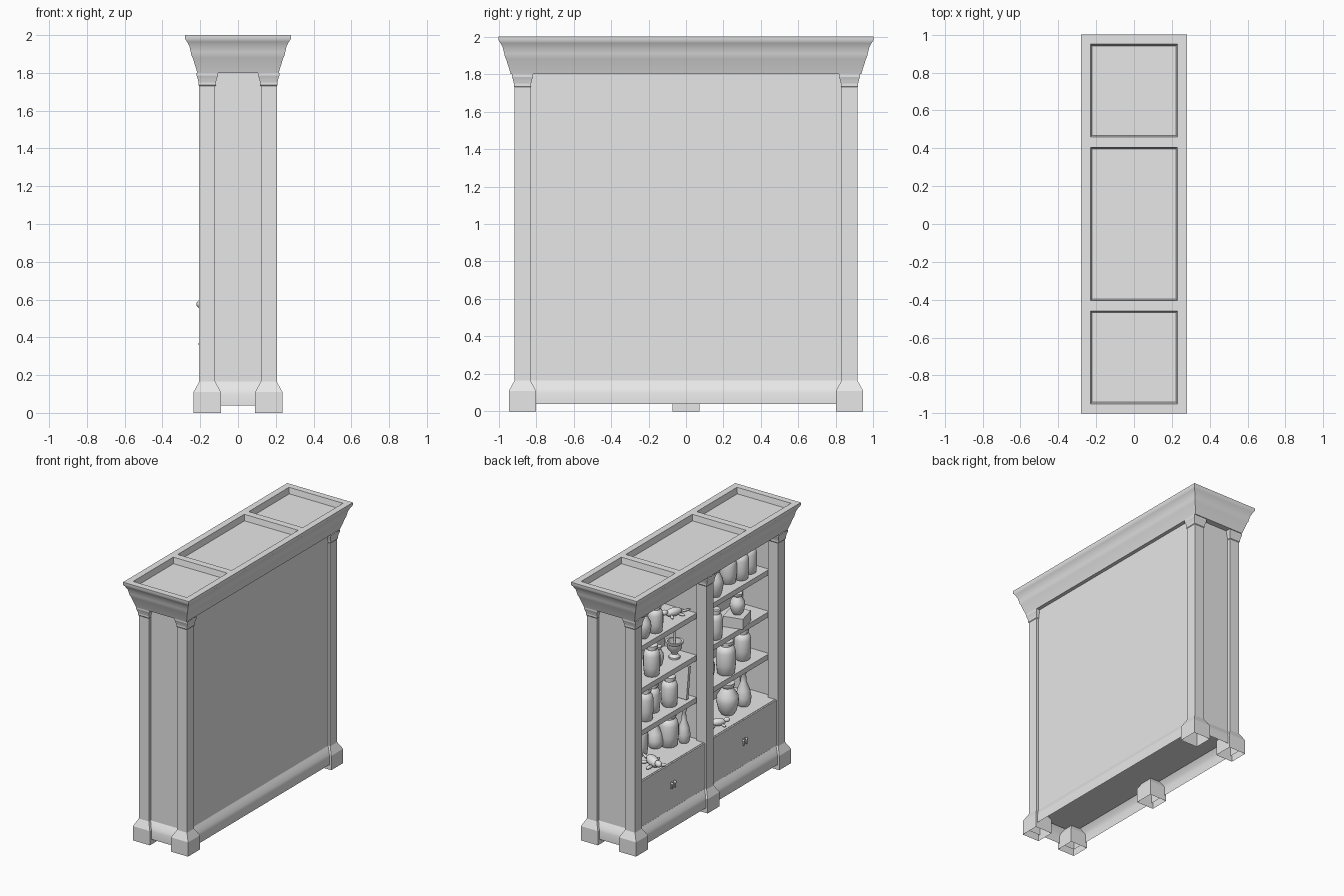
import bpy
import bmesh
import math
from mathutils import Matrix, Vector

cube = bpy.data.objects.get("Cube")
if cube:
    bpy.data.objects.remove(cube, do_unlink=True)

grey = bpy.data.materials.new("plain_grey")
grey.use_nodes = True
grey.diffuse_color = (0.8, 0.8, 0.8, 1)
grey.node_tree.nodes["Principled BSDF"].inputs["Base Color"].default_value = (0.8, 0.8, 0.8, 1)


def finish(bm, name, smooth=False):
    """Turn a bmesh into a named object with the shared material."""
    bmesh.ops.recalc_face_normals(bm, faces=bm.faces)
    mesh = bpy.data.meshes.new(name)
    bm.to_mesh(mesh)
    bm.free()
    mesh.materials.append(grey)
    obj = bpy.data.objects.new(name, mesh)
    bpy.context.collection.objects.link(obj)
    if smooth:
        bpy.ops.object.select_all(action='DESELECT')
        obj.select_set(True)
        bpy.context.view_layer.objects.active = obj
        bpy.ops.object.shade_smooth_by_angle(angle=math.radians(40))
    return obj


def box(name, low, high, turn=None):
    """Box between two corners, optionally rotated about its centre."""
    low, high = Vector(low), Vector(high)
    bm = bmesh.new()
    bmesh.ops.create_cube(bm, size=1)
    matrix = Matrix.Translation((low + high) / 2)
    if turn:
        matrix = matrix @ Matrix.Rotation(turn[0], 4, turn[1])
    bm.transform(matrix @ Matrix.Diagonal((*(high - low), 1)))
    return finish(bm, name)


def skin(bm, rings):
    for a, b in zip(rings, rings[1:]):
        n = len(a)
        for i in range(n):
            bm.faces.new((a[i], a[(i + 1) % n], b[(i + 1) % n], b[i]))


def loft(bm, levels, cx=0, cy=0):
    """Stack of rectangles given as (half x, half y, z)."""
    rings = [[bm.verts.new((cx + sx * hx, cy + sy * hy, z))
              for sx, sy in ((-1, -1), (1, -1), (1, 1), (-1, 1))]
             for hx, hy, z in levels]
    skin(bm, rings)
    return rings


def lathe(name, x, y, z, r, h, profile, segments=20):
    """Turned vessel; the profile holds (radius, height) fractions."""
    bm = bmesh.new()
    rings = []
    for pr, pz in profile:
        rings.append([bm.verts.new((x + r * pr * math.cos(math.tau * i / segments),
                                    y + r * pr * math.sin(math.tau * i / segments),
                                    z + h * pz)) for i in range(segments)])
    skin(bm, rings)
    bm.faces.new(rings[0])
    bm.faces.new(rings[-1])
    return finish(bm, name, True)


def blob(bm, centre, size, turn=0):
    bmesh.ops.create_uvsphere(
        bm, u_segments=14, v_segments=8, radius=1,
        matrix=Matrix.Translation(centre) @ Matrix.Rotation(turn, 4, 'Z')
        @ Matrix.Diagonal((*size, 1)))


# Cornice with three sunken panels on top
bm = bmesh.new()
profile = [(.215, 1.8), (.24, 1.88), (.247, 1.895), (.25, 1.91), (.257, 1.94),
           (.27, 1.965), (.28, 1.98), (.28, 2)]
rings = loft(bm, [(o, o + .72, z) for o, z in profile])
bm.faces.new(rings[0])
xs = (-.28, -.23, .23, .28)
ys = (-1, -.95, -.46, -.405, .405, .46, .95, 1)
grid = [[bm.verts.new((x, y, 2)) for y in ys] for x in xs]
panels = []
for i in range(len(xs) - 1):
    for j in range(len(ys) - 1):
        face = bm.faces.new((grid[i][j], grid[i + 1][j], grid[i + 1][j + 1], grid[i][j + 1]))
        if i == 1 and j % 2 == 1:
            panels.append(face)
bm.normal_update()
bmesh.ops.inset_individual(bm, faces=panels, thickness=.012, depth=-.045)
finish(bm, "cornice", True)

# Posts with capitals and hollow feet
POST_X, POST_Y = .163, .8725
post_levels = [(.0725, 0), (.0725, .11), (.0425, .165), (.0425, 1.73), (.046, 1.735),
               (.046, 1.75), (.051, 1.77), (.056, 1.785), (.056, 1.8)]
for name, px, py in (("corner_post", -POST_X, -POST_Y), ("corner_post", -POST_X, POST_Y),
                     ("corner_post", POST_X, -POST_Y), ("corner_post", POST_X, POST_Y),
                     ("middle_post", -POST_X, 0)):
    bm = bmesh.new()
    loft(bm, [(s, s, z) for s, z in post_levels], px, py)
    finish(bm, name)

# Flared base skirt, open below
bm = bmesh.new()
loft(bm, [(o, o + .705, z) for o, z in
          ((.222, .04), (.222, .1), (.215, .12), (.2, .145), (.187, .165))])
finish(bm, "base_skirt", True)

# Carcass
box("floor_panel", (-.187, -.89, .15), (.187, .89, .165))
box("back_panel", (.17, -.85, .16), (.187, .85, 1.8))
box("divider", (-.15, -.02, .16), (.175, .02, 1.8))
for side in (-1, 1):
    a, b = sorted((side * .865, side * .89))
    box("side_panel", (-.15, a, .16), (.15, b, 1.8))

# Shelves, cupboards, doors and handles for each bay
SHELVES = (.84, 1.165, 1.49)
COUNTER = .52
for side in (-1, 1):
    a, b = sorted((side * .02, side * .867))
    for z in SHELVES:
        box("shelf", (-.105, a, z - .04), (.175, b, z))
    box("cupboard", (-.178, a, .165), (.175, b, COUNTER))
    for inner, outer in ((.042, .433), (.437, .829)):
        a, b = sorted((side * inner, side * outer))
        box("door", (-.19, a, .168), (-.17, b, COUNTER - .003))
    for offset in (-.018, .018):
        y = side * .435 + offset
        box("handle_plate", (-.194, y - .009, .325), (-.188, y + .009, .375))
        bm = bmesh.new()
        blob(bm, (-.2, y, .365), (.01, .008, .01))
        blob(bm, (-.2, y, .345), (.006, .007, .022))
        finish(bm, "door_handle", True)

# Vessel profiles
JAR = [(.8, 0), (.9, .03), (1, .3), (1, .65), (.85, .78), (.62, .83), (.62, .87),
       (.75, .88), (.75, .97), (.6, 1)]
BOTTLE = [(.7, 0), (.95, .08), (1, .25), (.8, .45), (.4, .65), (.32, .85), (.45, .9),
          (.45, .97), (.35, 1)]
POT = [(.55, 0), (.8, .12), (1, .4), (.95, .6), (.6, .78), (.5, .85), (.65, .92), (.65, 1)]
MORTAR = [(.7, 0), (.7, .1), (.4, .25), (.45, .35), (.9, .6), (.95, .85), (1.1, .9),
          (1.1, 1), (.85, 1), (.7, .6)]

# Vessels: shape, x, y, radius, height
left_bay = {
    COUNTER: [(BOTTLE, .06, .29, .06, .25), (JAR, 0, .21, .07, .25), (BOTTLE, -.06, .11, .045, .27),
              (JAR, .08, .45, .06, .24), (POT, .06, .7, .07, .22)],
    SHELVES[0]: [(JAR, -.02, .23, .06, .23), (JAR, .02, .38, .055, .22), (JAR, -.02, .52, .055, .25),
                 (BOTTLE, 0, .68, .055, .25)],
    SHELVES[1]: [(JAR, -.03, .46, .06, .24), (POT, .02, .31, .04, .15), (MORTAR, 0, .14, .058, .13),
                 (JAR, 0, .65, .06, .22)],
    SHELVES[2]: [(JAR, -.04, .43, .055, .21), (POT, -.03, .56, .055, .2), (BOTTLE, .05, .3, .045, .22),
                 (JAR, 0, .72, .055, .22)]}
right_bay = {
    COUNTER: [(POT, -.04, -.45, .08, .24), (BOTTLE, -.05, -.63, .055, .28), (JAR, .06, -.2, .06, .24)],
    SHELVES[0]: [(JAR, -.04, -.43, .07, .26), (JAR, 0, -.69, .06, .24), (POT, 0, -.25, .06, .22)],
    SHELVES[1]: [(JAR, -.05, -.29, .05, .23), (BOTTLE, .03, -.15, .05, .24)],
    SHELVES[2]: [(JAR, .01, -.53, .06, .22), (JAR, -.03, -.63, .055, .23), (JAR, -.02, -.75, .05, .23),
                 (POT, -.05, -.29, .055, .22), (BOTTLE, .02, -.14, .05, .22)]}
names = {id(JAR): "jar", id(BOTTLE): "bottle", id(POT): "pot", id(MORTAR): "mortar"}
for bay in (left_bay, right_bay):
    for z, vessels in bay.items():
        for shape, x, y, r, h in vessels:
            lathe(names[id(shape)], x, y, z, r, h, shape)

# Pestle, leaning book and a pot on a box
lathe("pestle", 0, .14, SHELVES[1] + .08, .014, .16, [(1, 0), (.6, .4), (.6, .8), (1.1, .9), (.6, 1)], 12)
box("leaning_book", (-.08, .07, SHELVES[0] + .005), (.08, .095, SHELVES[0] + .25), (.12, 'X'))
box("small_chest", (-.11, -.65, SHELVES[1]), (.04, -.49, SHELVES[1] + .08), (.25, 'Z'))
lathe("small_pot", -.04, -.57, SHELVES[1] + .08, .055, .16, POT)


def creature(x, y, z, scale, turn):
    """Small lying animal figure with head, tail and four legs."""
    bm = bmesh.new()
    blob(bm, (0, 0, .035), (.075, .035, .035))
    blob(bm, (.085, 0, .05), (.03, .022, .022))
    blob(bm, (-.1, 0, .02), (.06, .01, .01))
    for sx in (-1, 1):
        for sy in (-1, 1):
            blob(bm, (sx * .045, sy * .045, .018), (.012, .03, .012), sx * sy * -.4)
    bm.transform(Matrix.Translation((x, y, z)) @ Matrix.Rotation(turn, 4, 'Z')
                 @ Matrix.Scale(scale, 4))
    finish(bm, "animal_figure", True)


creature(-.11, .56, COUNTER, 1.1, 2.6)
creature(-.1, -.24, COUNTER, .8, 4)
creature(0, .15, SHELVES[2], .9, 1.2)
